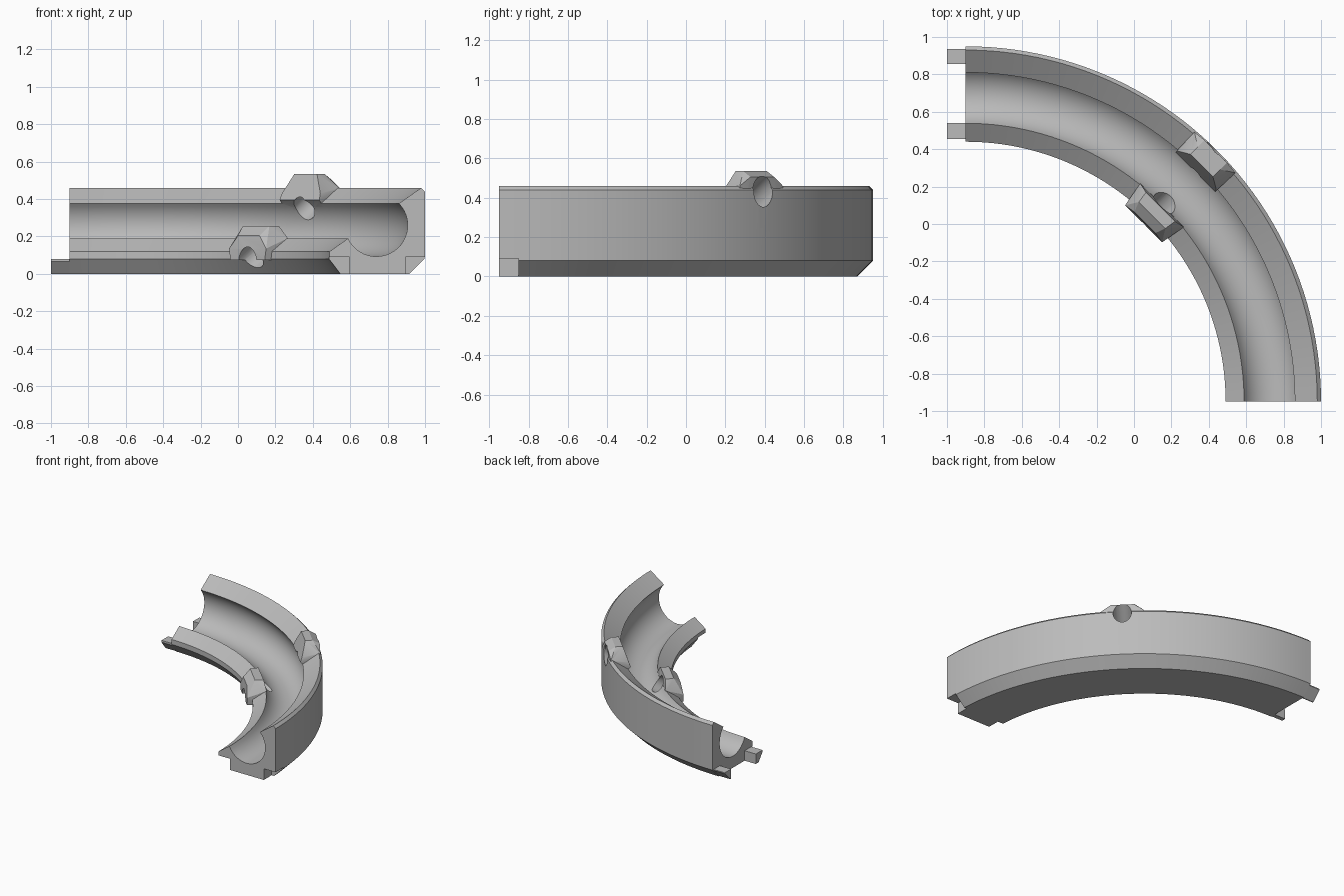
import bpy, bmesh
from math import sin, cos, radians, pi
from mathutils import Vector, Matrix

old = bpy.data.objects.get("Cube")
if old:
    bpy.data.objects.remove(old, do_unlink=True)

CENTRE = Vector((-0.9, -0.95, 0))      # centre of the bend
GROOVE_R, GROOVE_Z, GROOVE_RAD = 1.64, 0.26, 0.167
TILT = radians(34)                     # slope of the drilled pin holes

grey = bpy.data.materials.new("light_grey")
grey.use_nodes = True
COLOUR = (0.5, 0.5, 0.5, 1)
grey.diffuse_color = COLOUR
grey.node_tree.nodes["Principled BSDF"].inputs["Base Color"].default_value = COLOUR


def finish(bm, name):
    bmesh.ops.recalc_face_normals(bm, faces=bm.faces)
    mesh = bpy.data.meshes.new(name)
    bm.to_mesh(mesh)
    bm.free()
    mesh.materials.append(grey)
    obj = bpy.data.objects.new(name, mesh)
    bpy.context.collection.objects.link(obj)
    return obj


def loft(name, rings):
    """Skin a row of matching closed rings and cap both ends."""
    bm = bmesh.new()
    rows = [[bm.verts.new(p) for p in ring] for ring in rings]
    n = len(rows[0])
    for a, b in zip(rows, rows[1:]):
        for i in range(n):
            j = (i + 1) % n
            bm.faces.new((a[i], a[j], b[j], b[i]))
    bm.faces.new(rows[0])
    bm.faces.new(rows[-1])
    return finish(bm, name)


def polar(r, t, z):
    """Point at mid-bend: r outward, t along the tangent."""
    d = cos(pi / 4)
    return CENTRE + Vector(((r + t) * d, (r - t) * d, z))


def lug(name, half_points):
    """Convex faceted lug, symmetric along the tangent."""
    bm = bmesh.new()
    for r, t, z in half_points:
        for side in (-1, 1):
            bm.verts.new(polar(r, side * t, z))
    res = bmesh.ops.convex_hull(bm, input=bm.verts)
    bmesh.ops.delete(bm, geom=[v for v in bm.verts if not v.link_faces], context='VERTS')
    bmesh.ops.dissolve_limit(bm, angle_limit=0.02, verts=bm.verts, edges=bm.edges)
    return finish(bm, name)


def box(name, lo, hi):
    lo, hi = Vector(lo), Vector(hi)
    bm = bmesh.new()
    size = hi - lo
    bmesh.ops.create_cube(bm, size=1, matrix=Matrix.Translation((lo + hi) / 2)
                          @ Matrix.Diagonal((*size, 1)))
    return finish(bm, name)


def combine(target, tool, operation):
    mod = target.modifiers.new(operation.lower(), 'BOOLEAN')
    mod.operation, mod.solver, mod.object = operation, 'EXACT', tool
    bpy.context.view_layer.update()
    deps = bpy.context.evaluated_depsgraph_get()
    mesh = bpy.data.meshes.new_from_object(target.evaluated_get(deps))
    target.modifiers.clear()
    target.data = mesh
    bpy.data.objects.remove(tool, do_unlink=True)


# Curved channel: cross-section with a round groove, swept a quarter turn
groove = []
for k in range(25):
    a = radians(44 - k * (44 + 155) / 24)
    groove.append((GROOVE_R + GROOVE_RAD * cos(a), GROOVE_Z + GROOVE_RAD * sin(a)))
section = [(1.45, 0), (1.82, 0), (1.9, 0.08), (1.9, 0.44), (1.88, 0.46)]
section += groove + [(1.39, 0.12), (1.39, 0.08)]
STEPS = 45
rings = []
for s in range(STEPS + 1):
    a = s / STEPS * pi / 2
    rings.append([CENTRE + Vector((r * cos(a), r * sin(a), z)) for r, z in section])
track = loft("curved_channel", rings)

# Lugs on the outer and inner rim at mid-bend
outer_lug = lug("outer_lug", [
    (1.737, 0.15, 0.395), (1.82, 0.14, 0.31), (1.885, 0.14, 0.31), (1.885, 0.155, 0.46),
    (1.75, 0.145, 0.43), (1.785, 0.085, 0.535), (1.84, 0.085, 0.535), (1.892, 0.085, 0.505)])
inner_lug = lug("inner_lug", [
    (1.345, 0.13, 0.075), (1.46, 0.16, 0.075), (1.345, 0.14, 0.135), (1.355, 0.08, 0.205),
    (1.485, 0.165, 0.19), (1.41, 0.1, 0.255), (1.473, 0.11, 0.255)])
combine(track, outer_lug, 'UNION')
combine(track, inner_lug, 'UNION')

# Tilted hole drilled through both lugs
axis = polar(cos(TILT), 0, sin(TILT)) - CENTRE
bm = bmesh.new()
bmesh.ops.create_cone(bm, cap_ends=True, segments=32, radius1=0.068, radius2=0.068, depth=0.86,
                      matrix=Matrix.Translation(polar(GROOVE_R, 0, GROOVE_Z))
                      @ axis.to_track_quat('Z', 'Y').to_matrix().to_4x4())
combine(track, finish(bm, "hole_cutter"), 'DIFFERENCE')

# Sockets in the front end
for x0, x1 in ((0.4, 0.595), (0.895, 1.1)):
    combine(track, box("socket_cutter", (x0, -1.1, -0.1), (x1, -0.85, 0.09)), 'DIFFERENCE')

# Connecting tabs on the far end
tabs = {
    "outer_tab": [(1.805, 0), (1.812, 0), (1.885, 0.073), (1.885, 0.08), (1.805, 0.08)],
    "inner_tab": [(1.455, 0), (1.49, 0), (1.49, 0.08), (1.405, 0.08), (1.405, 0.065)],
}
for name, shape in tabs.items():
    tab = loft(name, [[(x, CENTRE.y + r, z) for r, z in shape] for x in (-1, -0.89)])

# Smooth the curved walls, keep the edges crisp
bpy.ops.object.select_all(action='DESELECT')
track.select_set(True)
bpy.context.view_layer.objects.active = track
bpy.ops.object.shade_smooth_by_angle(angle=radians(25))
